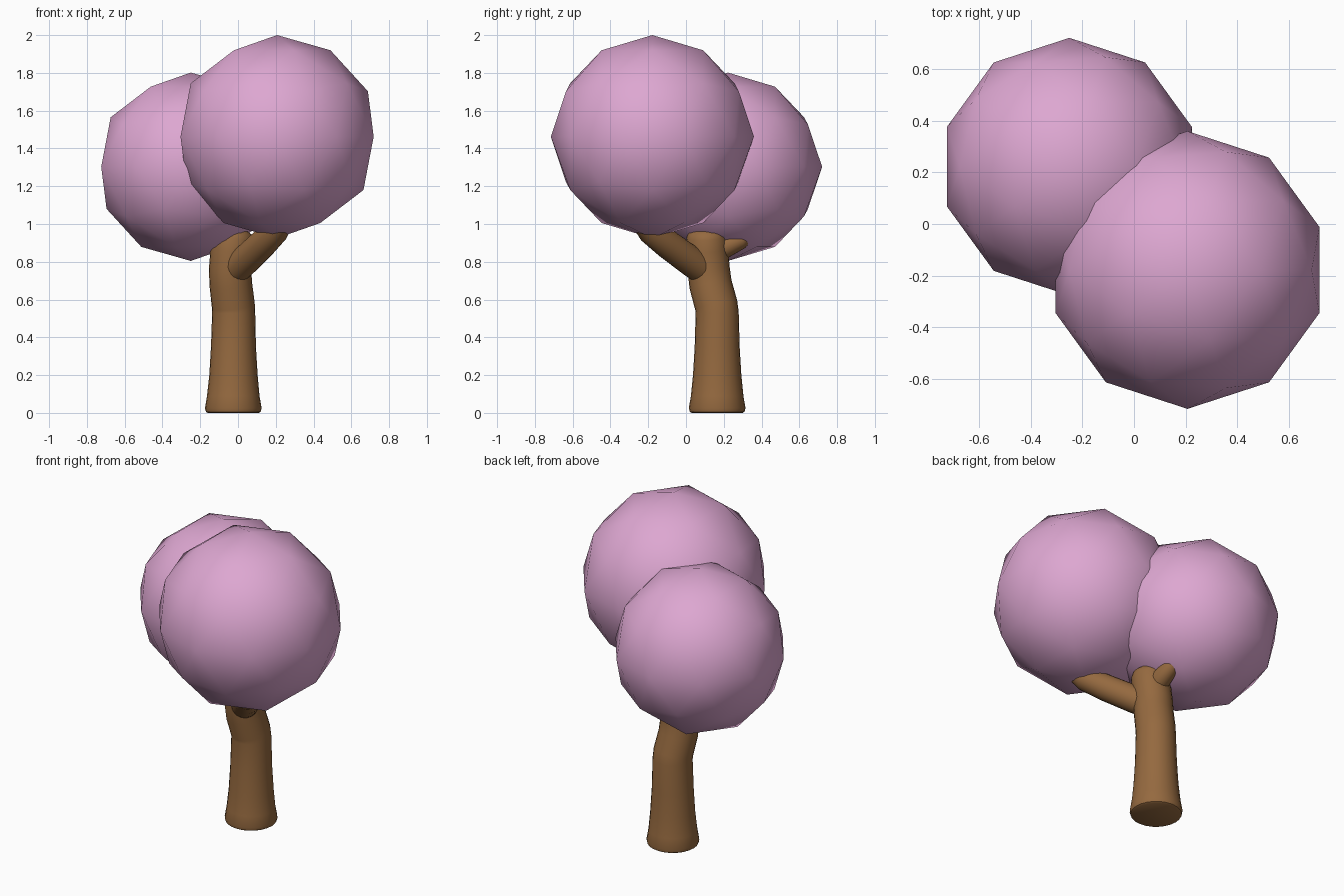
import bpy, bmesh, math
from mathutils import Vector

if "Cube" in bpy.data.objects:
    bpy.data.objects.remove(bpy.data.objects["Cube"])


def material(name, rgb):
    m = bpy.data.materials.new(name)
    m.diffuse_color = (*rgb, 1)
    m.use_nodes = True
    m.node_tree.nodes["Principled BSDF"].inputs["Base Color"].default_value = m.diffuse_color
    return m


BARK = material("bark brown", (0.30, 0.142, 0.05))
PINK = material("blossom pink", (0.725, 0.386, 0.64))
UP = Vector((0, 0, 1))


def limb(name, path, sides=24):
    """Round tube through (x, y, z, radius) stations, capped at both ends."""
    bm = bmesh.new()
    pts = [Vector(p[:3]) for p in path]
    rings = []
    for i, p in enumerate(pts):
        tangent = pts[min(i + 1, len(pts) - 1)] - pts[max(i - 1, 0)]
        q = UP.rotation_difference(tangent.normalized())
        r = path[i][3]
        rings.append([bm.verts.new(p + q @ Vector((r * math.cos(a), r * math.sin(a), 0)))
                      for a in (2 * math.pi * k / sides for k in range(sides))])
    for a, b in zip(rings, rings[1:]):
        for k in range(sides):
            n = (k + 1) % sides
            bm.faces.new((a[k], a[n], b[n], b[k]))
    bm.faces.new(rings[0][::-1])
    bm.faces.new(rings[-1])
    me = bpy.data.meshes.new(name)
    bm.to_mesh(me)
    bm.free()
    ob = bpy.data.objects.new(name, me)
    bpy.context.collection.objects.link(ob)
    me.materials.append(BARK)
    bpy.ops.object.select_all(action='DESELECT')
    ob.select_set(True)
    bpy.context.view_layer.objects.active = ob
    bpy.ops.object.shade_smooth_by_angle(angle=math.radians(40))


def canopy(name, centre, radius):
    """Faceted ball of blossom with smooth shading."""
    bpy.ops.mesh.primitive_ico_sphere_add(subdivisions=2, radius=radius, location=centre)
    ob = bpy.context.object
    ob.name = name
    ob.data.materials.append(PINK)
    bpy.ops.object.shade_smooth()


# Flared trunk with a kink above the middle and a rounded top
limb("trunk", [
    (-0.025, 0.165, 0.0, 0.135), (-0.025, 0.165, 0.006, 0.145),
    (-0.025, 0.165, 0.025, 0.15), (-0.025, 0.165, 0.09, 0.139),
    (-0.024, 0.165, 0.2, 0.128), (-0.024, 0.165, 0.35, 0.119),
    (-0.023, 0.165, 0.53, 0.114), (-0.025, 0.160, 0.57, 0.114),
    (-0.038, 0.130, 0.68, 0.113), (-0.042, 0.120, 0.76, 0.112),
    (-0.035, 0.112, 0.86, 0.111), (-0.025, 0.108, 0.93, 0.106),
    (-0.02, 0.106, 0.96, 0.092), (-0.018, 0.106, 0.975, 0.06)])

# Thick branch reaching forward under the large canopy
limb("front_branch", [
    (-0.04, 0.12, 0.735, 0.078), (0.03, 0.03, 0.80, 0.079),
    (0.13, -0.10, 0.895, 0.076), (0.20, -0.19, 0.965, 0.07),
    (0.24, -0.24, 1.02, 0.055)])

# Short stub reaching back under the small canopy
limb("back_branch", [
    (-0.04, 0.12, 0.84, 0.065), (-0.03, 0.21, 0.88, 0.058),
    (-0.03, 0.29, 0.915, 0.048), (-0.04, 0.33, 0.95, 0.035)])

canopy("large_canopy", (0.207, -0.178, 1.4625), 0.5375)
canopy("small_canopy", (-0.25, 0.222, 1.303), 0.4985)
